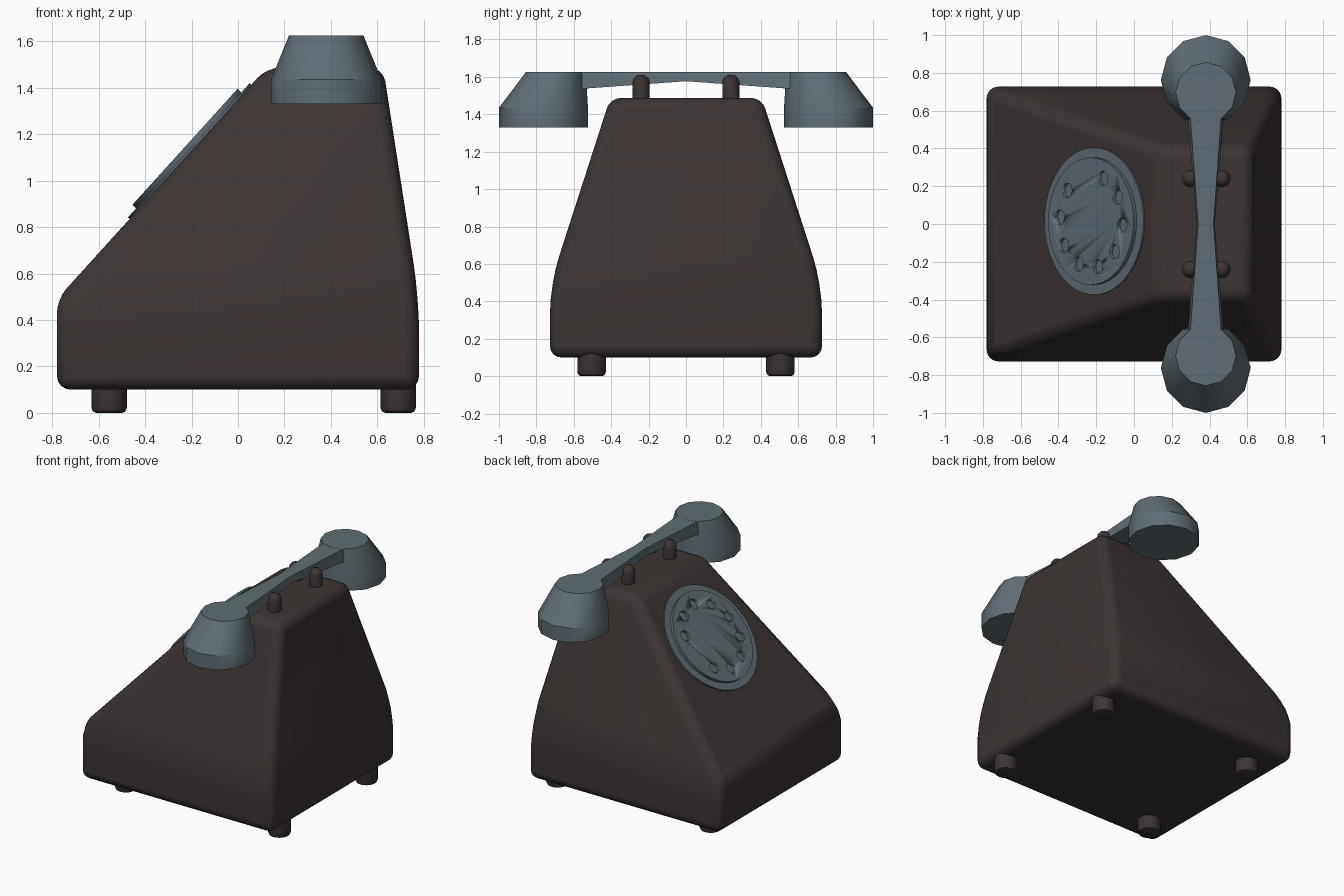
import bpy, bmesh, math
from mathutils import Matrix, Vector

if "Cube" in bpy.data.objects:
    bpy.data.objects.remove(bpy.data.objects["Cube"])


def material(name, rgb):
    m = bpy.data.materials.new(name)
    m.diffuse_color = (*rgb, 1)
    m.use_nodes = True
    m.node_tree.nodes["Principled BSDF"].inputs["Base Color"].default_value = m.diffuse_color
    return m


DARK = material("dark brown", (0.045, 0.034, 0.033))
GREY = material("slate grey", (0.115, 0.152, 0.174))


def finish(bm, name, mat, angle=35):
    bmesh.ops.recalc_face_normals(bm, faces=bm.faces[:])
    me = bpy.data.meshes.new(name)
    bm.to_mesh(me)
    bm.free()
    ob = bpy.data.objects.new(name, me)
    bpy.context.collection.objects.link(ob)
    me.materials.append(mat)
    bpy.ops.object.select_all(action='DESELECT')
    ob.select_set(True)
    bpy.context.view_layer.objects.active = ob
    bpy.ops.object.shade_smooth_by_angle(angle=math.radians(angle))
    return ob


def loft(bm, rings):
    """Skin a list of equal-length point rings and cap both ends."""
    vs = [[bm.verts.new(p) for p in r] for r in rings]
    n = len(vs[0])
    for a, b in zip(vs, vs[1:]):
        for i in range(n):
            bm.faces.new((a[i], a[(i + 1) % n], b[(i + 1) % n], b[i]))
    bm.faces.new(vs[0])
    bm.faces.new(vs[-1])


def circle(x, y, z, r, n):
    return [(x + r * math.cos(2 * math.pi * i / n),
             y + r * math.sin(2 * math.pi * i / n), z) for i in range(n)]


def rect(x0, x1, y, z):
    return [(x0, -y, z), (x1, -y, z), (x1, y, z), (x0, y, z)]


def turned(name, mat, x, y, profile, n=20, matrix=None):
    bm = bmesh.new()
    loft(bm, [circle(x, y, z, r, n) for r, z in profile])
    if matrix:
        bm.transform(matrix)
    return finish(bm, name, mat)


# Body: wedge with a sloping front, soft bend on sides and back
bm = bmesh.new()
loft(bm, [rect(-0.78, 0.78, 0.727, 0.10),
          rect(-0.78, 0.78, 0.727, 0.49),
          rect(0.125, 0.625, 0.405, 1.488)])
weight = bm.edges.layers.float.new("bevel_weight_edge")
for e in bm.edges:
    a, b = (v.co for v in e.verts)
    bend = abs(a.z - 0.49) < 0.01 and abs(b.z - 0.49) < 0.01
    front = a.x < -0.7 and b.x < -0.7
    e[weight] = 1.0 if bend and not front else 0.4
body = finish(bm, "body", DARK, 40)
bev = body.modifiers.new("rounding", 'BEVEL')
bev.limit_method = 'WEIGHT'
bev.width = 0.15
bev.segments = 4
bpy.ops.object.modifier_apply(modifier=bev.name)
bpy.ops.object.shade_smooth_by_angle(angle=math.radians(40))

# Feet and cradle pegs
for s in (-1, 1):
    for x in (-0.555, 0.69):
        turned("foot", DARK, x, 0.505 * s,
               [(0.055, 0), (0.07, 0.006), (0.076, 0.022), (0.076, 0.13)])
    for x in (0.30, 0.465):
        turned("cradle_peg", DARK, x, 0.24 * s,
               [(0.046, 1.46), (0.046, 1.565), (0.04, 1.588),
                (0.026, 1.604), (0.01, 1.61)], 16)

# Dial on the sloping face: base plate, finger wheel with nine holes
slope = math.atan2(0.998, 0.905)
dial = Matrix.Translation((-0.205, 0.015, 1.124)) @ Matrix.Rotation(-slope, 4, 'Y')
turned("dial_plate", GREY, 0, 0, [(0.39, -0.02), (0.39, 0.01)], 48, dial)
wheel = turned("finger_wheel", GREY, 0, 0, [(0.337, 0.0), (0.337, 0.032)], 48, dial)
bm = bmesh.new()
for k in range(9):
    a = math.radians(67 - 36 * k)
    x, y = 0.247 * math.cos(a), 0.247 * math.sin(a)
    loft(bm, [circle(x, y, 0.012, 0.038, 16), circle(x, y, 0.08, 0.038, 16)])
bm.transform(dial)
cutter = finish(bm, "hole_cutter", GREY)
cutter.hide_render = True
cut = wheel.modifiers.new("holes", 'BOOLEAN')
cut.operation = 'DIFFERENCE'
cut.solver = 'EXACT'
cut.object = cutter
bpy.context.view_layer.objects.active = wheel
bpy.ops.object.modifier_apply(modifier=cut.name)
bpy.data.objects.remove(cutter)

# Handset: two skewed twelve-sided cups joined by a waisted grip
HX = 0.38
for s in (-1, 1):
    bm = bmesh.new()
    loft(bm, [circle(HX, 0.762 * s, 1.33, 0.238, 12),
              circle(HX, 0.762 * s, 1.435, 0.238, 12),
              circle(HX, 0.696 * s, 1.626, 0.16, 12)])
    finish(bm, "handset_cup", GREY, 32)

bm = bmesh.new()
rings = []
for y, w, z in ((-0.66, 0.09, 1.53), (-0.55, 0.085, 1.537), (0, 0.043, 1.577),
                (0.55, 0.085, 1.537), (0.66, 0.09, 1.53)):
    rings.append([(HX - w * 1.1, y, z), (HX + w * 1.1, y, z),
                  (HX + w * 0.95, y, 1.625), (HX - w * 0.95, y, 1.625)])
loft(bm, rings)
finish(bm, "handset_grip", GREY, 20)
